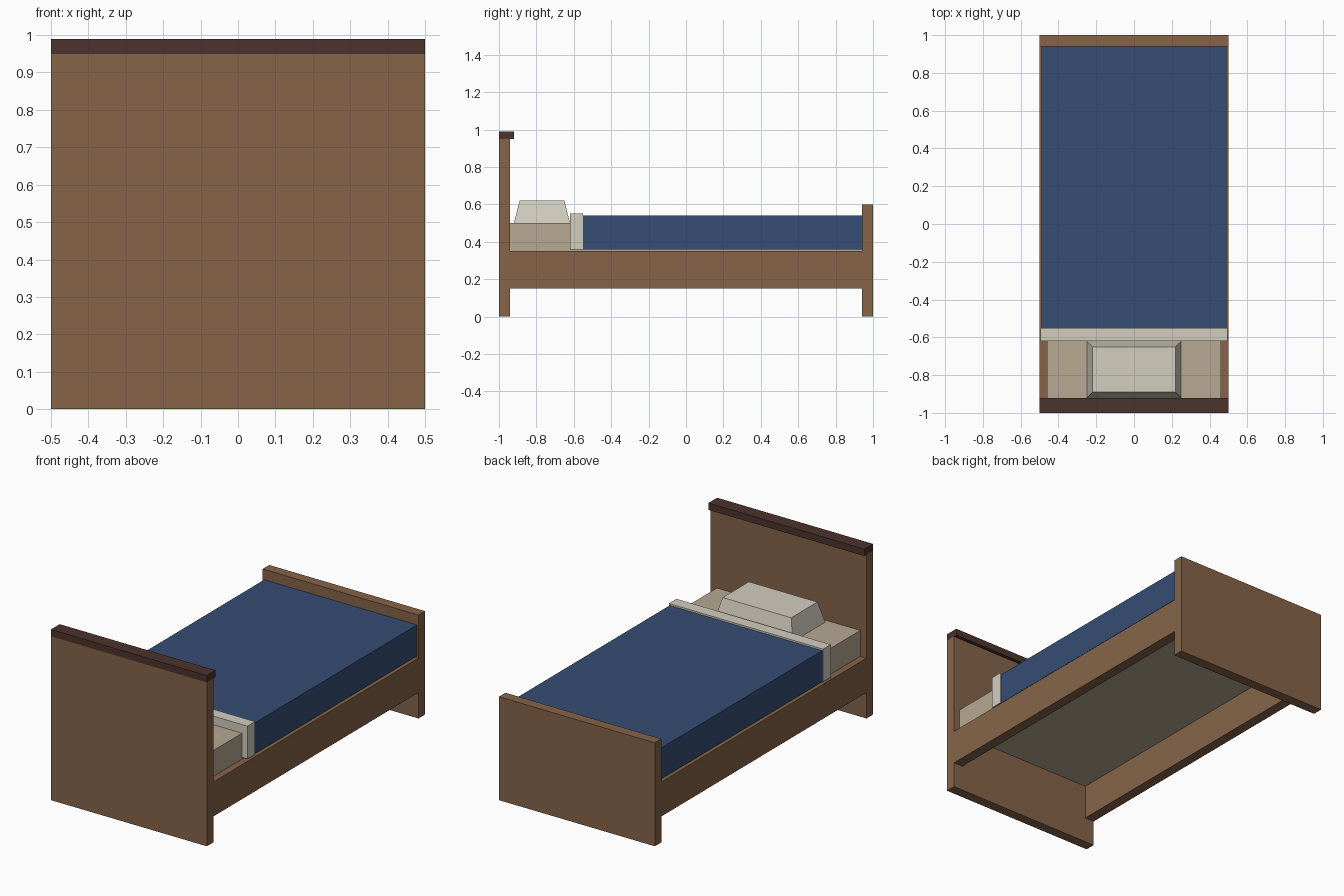
import bpy
import bmesh

if "Cube" in bpy.data.objects:
    bpy.data.objects.remove(bpy.data.objects["Cube"])


def material(name, rgb):
    """Flat colour from 0-255 sRGB values, stored as linear."""
    mat = bpy.data.materials.new(name)
    lin = [((c / 255 + 0.055) / 1.055) ** 2.4 for c in rgb]
    mat.diffuse_color = (*lin, 1.0)
    mat.use_nodes = True
    mat.node_tree.nodes["Principled BSDF"].inputs["Base Color"].default_value = mat.diffuse_color
    return mat


wood = material("brown wood", (134, 100, 73))
dark_wood = material("dark wood", (76, 51, 44))
tan = material("tan mattress fabric", (183, 168, 147))
cream = material("cream linen", (210, 205, 191))
blue = material("blue blanket", (54, 77, 116))


def block(name, x, y, z, mat, taper=0.0):
    """Box from (min, max) ranges; taper insets the top face on all sides."""
    bm = bmesh.new()
    bmesh.ops.create_cube(bm, size=1.0)
    for v in bm.verts:
        inset = taper if v.co.z > 0 else 0.0
        for axis, (lo, hi) in enumerate((x, y, z)):
            side = 1 if v.co[axis] > 0 else -1
            v.co[axis] = hi if side > 0 else lo
            if axis < 2:
                v.co[axis] -= side * inset
    mesh = bpy.data.meshes.new(name)
    bm.to_mesh(mesh)
    bm.free()
    mesh.materials.append(mat)
    obj = bpy.data.objects.new(name, mesh)
    bpy.context.collection.objects.link(obj)
    return obj


# Frame
block("headboard", (-0.5, 0.5), (-1.0, -0.94), (0.0, 0.95), wood)
block("headboard_cap", (-0.5, 0.5), (-1.0, -0.92), (0.95, 0.99), dark_wood)
block("footboard", (-0.5, 0.5), (0.94, 1.0), (0.0, 0.6), wood)
for side, x in (("left", (-0.5, -0.44)), ("right", (0.44, 0.5))):
    block(side + "_rail", x, (-0.94, 0.94), (0.15, 0.35), wood)

# Bedding
block("mattress", (-0.46, 0.46), (-0.94, 0.94), (0.35, 0.5), tan)
block("blanket", (-0.49, 0.49), (-0.55, 0.94), (0.36, 0.54), blue)
block("folded_sheet", (-0.495, 0.495), (-0.62, -0.55), (0.36, 0.55), cream)
block("pillow", (-0.25, 0.25), (-0.92, -0.62), (0.5, 0.62), cream, taper=0.03)
